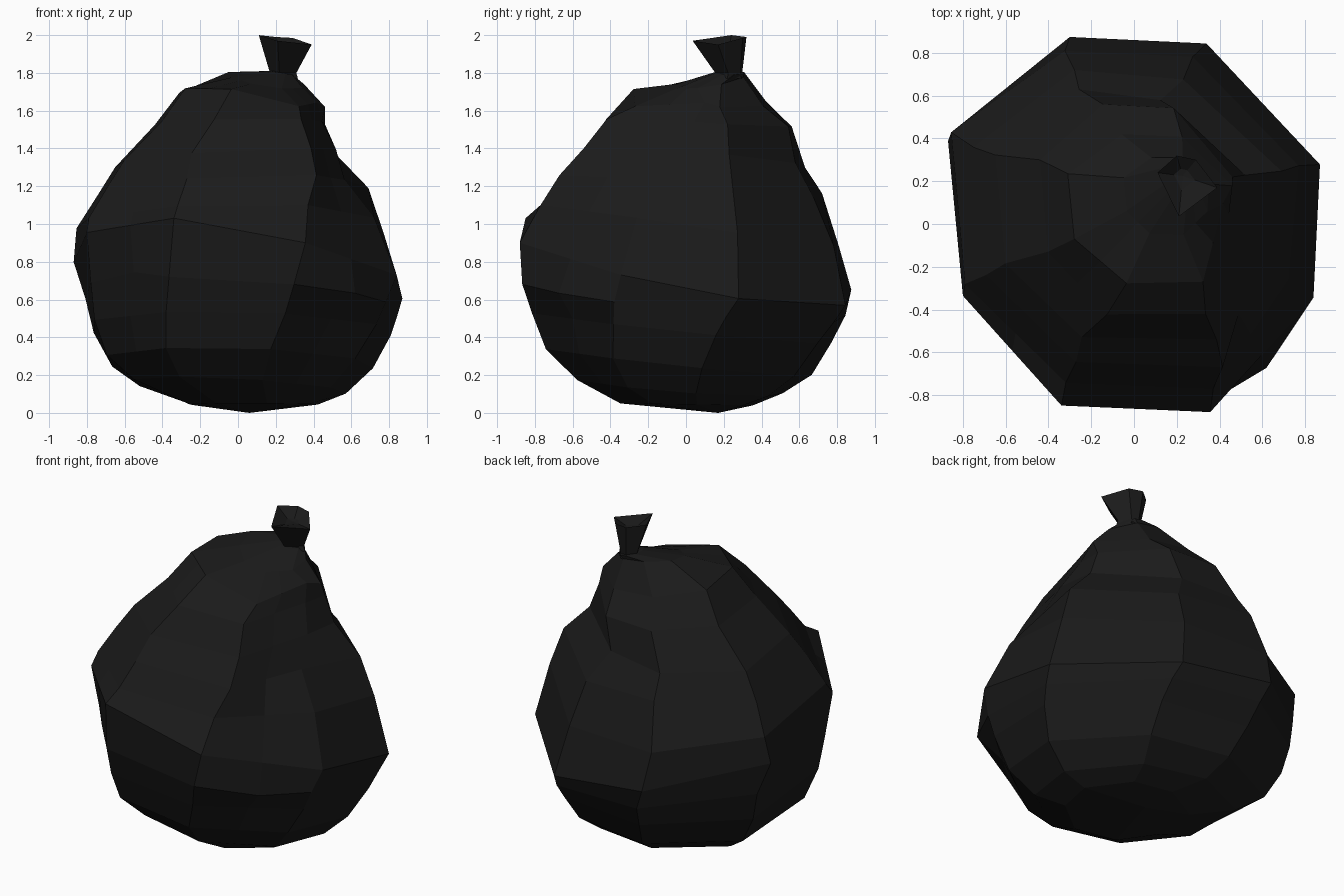
import bpy, bmesh, math
from mathutils import Vector

if "Cube" in bpy.data.objects:
    bpy.data.objects.remove(bpy.data.objects["Cube"])

black = bpy.data.materials.new("black plastic")
black.diffuse_color = (0.0105, 0.0105, 0.0105, 1)
black.use_nodes = True
black.node_tree.nodes["Principled BSDF"].inputs["Base Color"].default_value = black.diffuse_color


def loft(name, rings, bottom=None, top=None):
    """Skin a stack of point rings, closing the ends with a fan to a pole."""
    bm = bmesh.new()
    vr = [[bm.verts.new(p) for p in r] for r in rings]
    n = len(vr[0])
    for a, b in zip(vr, vr[1:]):
        for i in range(n):
            j = (i + 1) % n
            bm.faces.new((a[i], a[j], b[j], b[i]))
    if bottom:
        pole = bm.verts.new(bottom)
        for i in range(n):
            bm.faces.new((pole, vr[0][(i + 1) % n], vr[0][i]))
    if top:
        pole = bm.verts.new(top)
        for i in range(n):
            bm.faces.new((pole, vr[-1][i], vr[-1][(i + 1) % n]))
    me = bpy.data.meshes.new(name)
    bm.to_mesh(me)
    bm.free()
    me.materials.append(black)
    ob = bpy.data.objects.new(name, me)
    bpy.context.collection.objects.link(ob)
    return ob


# Uneven octagon shared by every ring, counter-clockwise from the right
octagon = [(1, .32), (.39, .965), (-.345, 1), (-1, .48),
           (-.92, -.38), (-.39, -.965), (.41, -1), (.965, -.39)]

# Sack body: tilted rings (left, right, front, back, height, tilt x, tilt y, twist)
profile = [
    (-.27, .41, -.33, .34, .045, 0, -.005, -9),
    (-.57, .55, -.55, .49, .14, -.03, -.04, -9),
    (-.72, .69, -.71, .64, .27, -.02, -.07, -8),
    (-.80, .79, -.79, .75, .45, -.02, -.08, -5),
    (-.83, .83, -.85, .83, .60, -.06, -.10, -3),
    (-.87, .87, -.88, .875, .78, -.12, -.17, 0),
    (-.855, .77, -.77, .81, .99, 0, -.11, 0),
    (-.75, .69, -.67, .72, 1.19, .02, -.06, 0),
    (-.65, .55, -.55, .63, 1.35, .03, -.04, 0),
    (-.44, .46, -.44, .56, 1.535, 0, -.02, 0),
    (-.31, .46, -.29, .42, 1.67, -.04, -.03, 0),
    (-.05, .35, -.05, .31, 1.76, -.03, .03, 0),
    (.16, .29, .15, .31, 1.80, -.01, 0, 0),
]
# Gathered folds and dents: (corner, ring) -> offset
folds = {(6, 6): (.08, 0, 0), (6, 7): (.15, 0, 0), (6, 8): (.19, .01, 0),
         (6, 9): (.14, .02, 0), (6, 10): (.09, .02, -.06),
         (7, 6): (-.02, .03, 0), (7, 7): (-.10, .08, 0), (7, 8): (-.01, .15, 0),
         (7, 9): (0, .18, 0), (7, 10): (-.03, .17, 0),
         (3, 5): (0, -.03, -.02), (3, 6): (0, .03, .04),
         (2, 7): (0, 0, .04), (1, 7): (-.02, -.02, 0), (1, 8): (-.06, -.03, 0),
         (0, 8): (-.03, 0, 0), (5, 5): (0, 0, .04)}
folds.update({(5, i): (.04, 0, 0) for i in range(6, 11)})
# Bulges in the middle of two lower edges, after the given corner
bulges = {4: Vector((.05, -.01, .02)), 6: Vector((.08, -.05, 0))}

rings = []
for i, (l, r, f, b, z, sx, sy, twist) in enumerate(profile):
    c, s = math.cos(math.radians(twist)), math.sin(math.radians(twist))
    corners = []
    for k, (p, q) in enumerate(octagon):
        u, v = p * c - q * s, p * s + q * c
        corners.append(Vector(((l + r) / 2 + u * (r - l) / 2,
                               (f + b) / 2 + v * (b - f) / 2,
                               z + u * sx + v * sy))
                       + Vector(folds.get((k, i), (0, 0, 0))))
    ring = []
    for k, co in enumerate(corners):
        ring.append(co)
        if k in bulges:
            mid = (co + corners[k + 1]) / 2
            if i == 4:
                mid += bulges[k] if k == 6 else Vector((.02, -.04, .04))
            ring.append(mid)
    rings.append(ring)
loft("sack_body", rings, bottom=(.06, .17, 0), top=(.225, .23, 1.81))

# Tied end: narrow neck flaring to a hollow, slanted rim
rim = [Vector(p) for p in ((.39, .17, 1.95), (.29, .30, 1.985), (.20, .32, 1.99),
                           (.11, .24, 2.0), (.21, .035, 1.97))]
centre = Vector((.228, .225, 0))


def shrink(k, z, dy=0):
    return [Vector((*(centre + (p - centre) * k).xy, z)) + Vector((0, dy, 0))
            for p in rim]


loft("tied_end", [shrink(.55, 1.77, .025), shrink(.5, 1.80, .025), rim,
                  shrink(.35, 1.94)], top=(.228, .225, 1.935))
